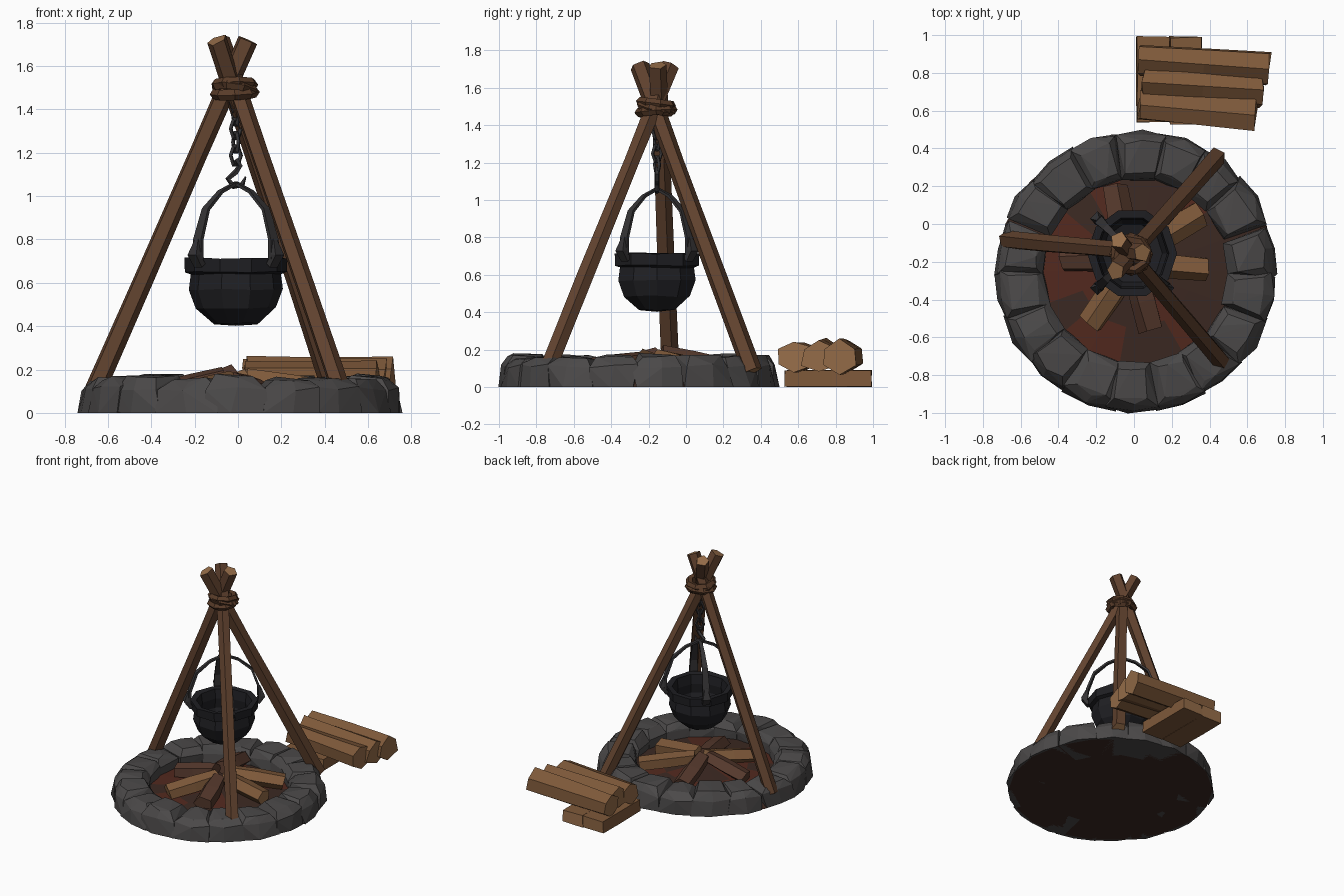
import bpy, bmesh, math, random
from mathutils import Vector

if "Cube" in bpy.data.objects:
    bpy.data.objects.remove(bpy.data.objects["Cube"])

random.seed(7)
RING = Vector((0.01, -0.25, 0))    # fire ring centre
POT = Vector((-0.01, -0.155, 0))   # pot and chain axis


def mat(name, r, g, b):
    m = bpy.data.materials.new(name)
    m.diffuse_color = (r, g, b, 1)
    m.use_nodes = True
    m.node_tree.nodes["Principled BSDF"].inputs["Base Color"].default_value = m.diffuse_color
    return m


BARK = mat("bark", 0.12, 0.055, 0.028)
WOOD = mat("cut_wood", 0.30, 0.15, 0.065)
LOG = mat("log_wood", 0.21, 0.10, 0.042)
CHAR = mat("charred_wood", 0.09, 0.04, 0.025)
STONE = mat("stone", 0.07, 0.066, 0.066)
IRON = mat("iron", 0.014, 0.014, 0.017)
STEEL = mat("worn_iron", 0.035, 0.033, 0.035)
ASH = mat("ash", 0.045, 0.022, 0.016)
EMBER = mat("ember", 0.085, 0.022, 0.013)
ROPE = mat("rope", 0.10, 0.045, 0.022)


def finish(name, bm, *mats):
    bmesh.ops.recalc_face_normals(bm, faces=bm.faces)
    me = bpy.data.meshes.new(name)
    bm.to_mesh(me)
    bm.free()
    for m in mats:
        me.materials.append(m)
    ob = bpy.data.objects.new(name, me)
    bpy.context.collection.objects.link(ob)
    return ob


def sweep(name, pts, sizes, sides, up, mats, jitter=0.0):
    """Sweep an elliptical polygon (half width, half height) along pts; caps use the last material."""
    pts = [Vector(p) for p in pts]
    bm = bmesh.new()
    shape = [1 + random.uniform(-jitter, jitter) for _ in range(sides)]
    rings = []
    for i, p in enumerate(pts):
        d = (pts[min(i + 1, len(pts) - 1)] - pts[max(i - 1, 0)]).normalized()
        s = d.cross(Vector(up)).normalized()
        u = s.cross(d)
        w, h = sizes[i]
        ring = []
        for k in range(sides):
            a = 2 * math.pi * (k + 0.5) / sides
            f = shape[k] * (1 + random.uniform(-jitter, jitter) / 2)
            v = p + (s * math.cos(a) * w + u * math.sin(a) * h) * f
            if i in (0, len(pts) - 1):
                v += d * random.uniform(-jitter, jitter) * w
            ring.append(bm.verts.new(v))
        rings.append(ring)
    for a, b in zip(rings, rings[1:]):
        for k in range(sides):
            bm.faces.new((a[k], a[k - 1], b[k - 1], b[k]))
    for ring in (rings[0], rings[-1]):
        bm.faces.new(ring).material_index = len(mats) - 1
    return finish(name, bm, *mats)


def lathe(name, profile, sides, centre, mats, jitter=0.0):
    """Turn an (r, z) profile; r = 0 closes it at a pole."""
    bm = bmesh.new()
    rings = []
    for r, z in profile:
        if r == 0:
            rings.append([bm.verts.new(centre + Vector((0, 0, z)))] * sides)
        else:
            rings.append([bm.verts.new(centre + Vector((
                r * math.cos(2 * math.pi * k / sides), r * math.sin(2 * math.pi * k / sides),
                z + random.uniform(-jitter, jitter)))) for k in range(sides)])
    for a, b in zip(rings, rings[1:]):
        for k in range(sides):
            vs = list(dict.fromkeys((a[k - 1], a[k], b[k], b[k - 1])))
            bm.faces.new(vs)
    return finish(name, bm, *mats)


def ring_torus(name, loc, rot, major, minor, segs, msegs, scale, m):
    bpy.ops.mesh.primitive_torus_add(location=loc, rotation=rot, major_radius=major,
                                     minor_radius=minor, major_segments=segs, minor_segments=msegs)
    ob = bpy.context.object
    ob.name = name
    ob.scale = scale
    ob.data.materials.append(m)
    return ob


# Ash bed with a closed underside, embers on some inner facets
bed = lathe("ash_bed", [(0, 0), (0.735, 0), (0.70, 0.03), (0.5, 0.045), (0.3, 0.06), (0, 0.08)],
            18, RING, [ASH, EMBER])
for f in bed.data.polygons:
    c = f.center - RING
    if c.z > 0.04 and c.length < 0.42 and random.random() < 0.3:
        f.material_index = 1

# Ring of rough stones
N = 18
for i in range(N):
    a0 = 2 * math.pi * (i + 0.45) / N + random.uniform(-0.03, 0.03)
    half = math.pi / N * random.uniform(0.98, 1.1)
    top = random.uniform(0.155, 0.175)
    bm = bmesh.new()
    for z, r0, r1, k in ((0, 0.495, 0.74, 1), (0.115, 0.495, 0.725, 1), (top, 0.53, 0.685, 0.75)):
        for r in (r0, r1):
            for s in (-1, 0, 1):
                a = a0 + s * half * k + random.uniform(-0.025, 0.025)
                rr = r + random.uniform(-0.012, 0.012) + (0.008 if s == 0 and r == r1 else 0)
                zz = z + (random.uniform(-0.015, 0.008) if z else 0)
                bm.verts.new(RING + Vector((rr * math.cos(a), rr * math.sin(a), zz)))
    hull = bmesh.ops.convex_hull(bm, input=bm.verts)
    inner = [g for g in hull["geom_interior"] if isinstance(g, bmesh.types.BMVert)]
    bmesh.ops.delete(bm, geom=inner, context='VERTS')
    finish(f"ring_stone_{i + 1}", bm, STONE)

# Tripod poles crossing at the lashing, feet buried in the stones
poles = [((-0.71, -0.08, 0.0), (0.04, -0.15, 1.72)),
         ((0.51, -0.78, 0.0), (-0.08, -0.085, 1.72)),
         ((0.465, 0.385, 0.0), (-0.10, -0.25, 1.72))]
for i, (a, b) in enumerate(poles):
    a, b = Vector(a), Vector(b)
    pts = [a.lerp(b, t) for t in (0.05, 0.35, 0.7, 1)]
    pts[1] += Vector((random.uniform(-1, 1), random.uniform(-1, 1), 0)) * 0.006
    sweep(f"tripod_pole_{i + 1}", pts, [(0.052, 0.05), (0.05, 0.048), (0.047, 0.045), (0.052, 0.05)],
          5, (0, 0, 1), [BARK, WOOD], 0.1)

# Rope lashing
for i, (z, tx, ty, r) in enumerate(((1.475, 0.08, -0.05, 0.09), (1.515, -0.08, 0.1, 0.085),
                                    (1.495, 0.22, 0.15, 0.088))):
    ring_torus(f"lashing_{i + 1}", (-0.015, -0.16, z), (tx, ty, i), r, 0.026, 8, 5, (1, 1, 1), ROPE)

# Chain and hook
for i in range(5):
    ring_torus(f"chain_link_{i + 1}", (POT.x, POT.y, 1.435 - i * 0.062),
               (math.pi / 2, 0, 0.5 + (i % 2) * math.pi / 2), 0.027, 0.01, 6, 4, (1, 1.6, 1), STEEL)
hook = [(0, 1.17), (0.02, 1.14), (0.0, 1.11), (-0.035, 1.08), (-0.01, 1.045), (0.03, 1.055), (0.045, 1.09)]
sweep("pot_hook", [(POT.x + x, POT.y, z) for x, z in hook],
      [(0.014, 0.014)] * 6 + [(0.004, 0.004)], 5, (0, 1, 0), [STEEL])

# Cauldron
lathe("cauldron", [(0, 0.402), (0.10, 0.412), (0.185, 0.485), (0.217, 0.57), (0.208, 0.64),
                   (0.235, 0.65), (0.238, 0.715), (0.195, 0.71), (0.185, 0.64), (0.195, 0.57),
                   (0.16, 0.49), (0, 0.45)], 10, POT, [IRON], 0.004)

# Hanger straps and their ears on the rim
for i in range(4):
    a = math.pi / 4 + i * math.pi / 2
    d, t = Vector((math.cos(a), math.sin(a), 0)), Vector((-math.sin(a), math.cos(a), 0))
    prof = [(0.25, 0.71), (0.245, 0.80), (0.195, 0.94), (0.10, 1.02), (0.0, 1.06)]
    sweep(f"hanger_strap_{i + 1}", [POT + d * r + Vector((0, 0, z)) for r, z in prof],
          [(0.013, 0.042), (0.012, 0.036), (0.011, 0.028), (0.01, 0.02), (0.01, 0.015)],
          4, t, [STEEL])
    sweep(f"rim_ear_{i + 1}", [POT + d * r + Vector((0, 0, z)) for r, z in
                               ((0.235, 0.68), (0.272, 0.73), (0.25, 0.80))],
          [(0.02, 0.035), (0.022, 0.04), (0.01, 0.015)], 4, t, [STEEL])

# Split logs leaning together in the fire: outer end, inner end
fire = [((0.39, -0.24, 0.10), (0.04, -0.21, 0.15)), ((0.35, 0.06, 0.10), (0.02, -0.14, 0.16)),
        ((-0.11, 0.20, 0.10), (-0.05, -0.13, 0.17)), ((-0.38, -0.19, 0.09), (-0.06, -0.18, 0.17)),
        ((-0.23, -0.53, 0.09), (-0.02, -0.22, 0.15)), ((0.09, -0.56, 0.09), (0.0, -0.25, 0.14))]
for i, (a, b) in enumerate(fire):
    a, b = Vector(a), Vector(b)
    m = LOG if i in (0, 1, 4) else CHAR
    sweep(f"fire_log_{i + 1}", [a, a.lerp(b, 0.5), b], [(0.07, 0.055), (0.072, 0.056), (0.06, 0.05)],
          5, (0, 0, 1), [m, WOOD if m is LOG else CHAR], 0.12)

# Firewood pile: two sleepers with three logs on top
for i, (x, y0) in enumerate(((0.10, 0.54), (0.275, 0.53))):
    sweep(f"pile_sleeper_{i + 1}", [(x, y0, 0.046), (x, 0.78, 0.046), (x, 0.99, 0.046)],
          [(0.122, 0.062)] * 3, 4, (0, 0, 1), [LOG, WOOD], 0.05)
pile = [((0.03, 0.87), (0.71, 0.82)), ((0.05, 0.75), (0.68, 0.71)), ((0.03, 0.63), (0.65, 0.575))]
for i, ((x0, y0), (x1, y1)) in enumerate(pile):
    a, b = Vector((x0, y0, 0.168)), Vector((x1, y1, 0.162))
    sweep(f"pile_log_{i + 1}", [a, a.lerp(b, 0.5), b], [(0.085, 0.08), (0.092, 0.085), (0.098, 0.085)],
          6, (0, 0, 1), [LOG, WOOD], 0.14)
